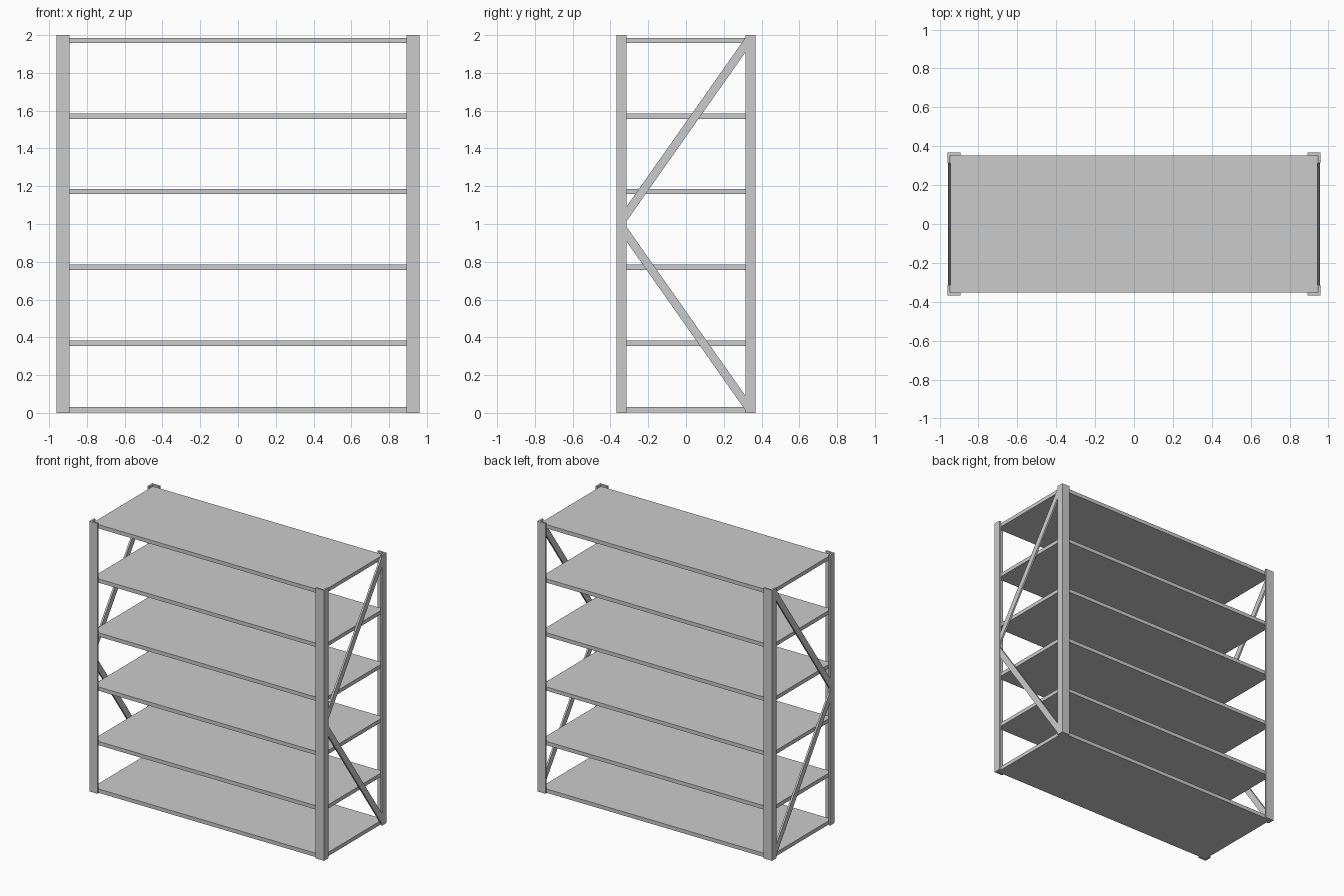
import bpy, bmesh

if "Cube" in bpy.data.objects:
    bpy.data.objects.remove(bpy.data.objects["Cube"])

X, Y, H = 0.96, 0.367, 2.0     # outer half width, half depth, height
T = 0.014                      # steel thickness


def prism(name, pts, axis, lo, hi):
    """Extrude a 2D outline along x or z."""
    bm = bmesh.new()
    place = (lambda a, b: (lo, a, b)) if axis == 'x' else (lambda a, b: (a, b, lo))
    face = bm.faces.new([bm.verts.new(place(a, b)) for a, b in pts])
    ext = bmesh.ops.extrude_face_region(bm, geom=[face])
    d = hi - lo
    bmesh.ops.translate(bm, vec=(d, 0, 0) if axis == 'x' else (0, 0, d),
                        verts=[v for v in ext['geom'] if isinstance(v, bmesh.types.BMVert)])
    bmesh.ops.recalc_face_normals(bm, faces=bm.faces)
    me = bpy.data.meshes.new(name)
    bm.to_mesh(me)
    bm.free()
    ob = bpy.data.objects.new(name, me)
    bpy.context.collection.objects.link(ob)
    return ob


# L-angle corner posts
angle = [(X, Y), (X, Y - 0.053), (X - T, Y - 0.053), (X - T, Y - T),
         (X - 0.067, Y - T), (X - 0.067, Y)]
for sx, xn in ((-1, "left"), (1, "right")):
    for sy, yn in ((-1, "front"), (1, "back")):
        prism(f"{yn}_{xn}_post", [(sx * a, sy * b) for a, b in angle], 'z', 0, H)

# shelves
sx, sy = X - T - 0.002, Y - T
outline = [(-sx, -sy), (sx, -sy), (sx, sy), (-sx, sy)]
for i, z in enumerate((0.002, 0.354, 0.757, 1.158, 1.557, 1.958)):
    prism(f"shelf_{i + 1}", outline, 'z', z, z + 0.028)

# diagonal side braces, meeting at mid height of the front posts
y = Y - 0.052
upper = [(-y, 1.015), (y, 1.91), (y, 1.987), (-y, 1.092)]
for s, side in ((-1, "left"), (1, "right")):
    lo, hi = sorted((s * (X - T - 0.002), s * (X - 0.003)))
    prism(f"{side}_upper_brace", upper, 'x', lo, hi)
    prism(f"{side}_lower_brace", [(a, 2 - b) for a, b in upper], 'x', lo, hi)
